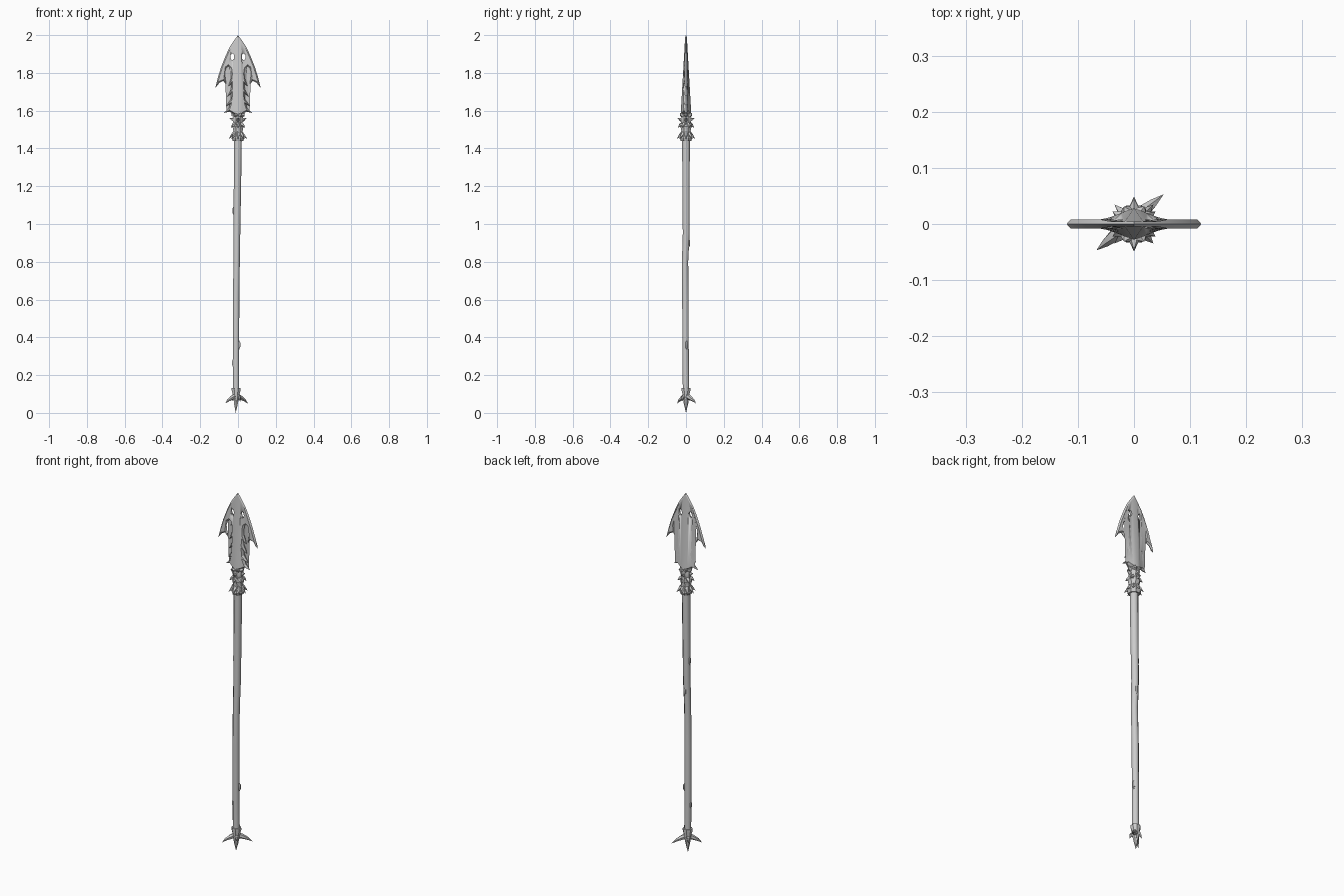
import bpy, bmesh, math
from mathutils import Vector

if "Cube" in bpy.data.objects:
    bpy.data.objects.remove(bpy.data.objects["Cube"])


def finish(bm, name, angle=30):
    bmesh.ops.recalc_face_normals(bm, faces=bm.faces[:])
    me = bpy.data.meshes.new(name)
    bm.to_mesh(me)
    bm.free()
    ob = bpy.data.objects.new(name, me)
    bpy.context.collection.objects.link(ob)
    bpy.ops.object.select_all(action='DESELECT')
    ob.select_set(True)
    bpy.context.view_layer.objects.active = ob
    bpy.ops.object.shade_smooth_by_angle(angle=math.radians(angle))
    return ob


def tube(bm, pts, radii, sides):
    """Loft along a path; a zero radius closes to a point."""
    pts = [Vector(p) for p in pts]
    rings = []
    for i, (p, r) in enumerate(zip(pts, radii)):
        d = (pts[min(i + 1, len(pts) - 1)] - pts[max(i - 1, 0)]).normalized()
        u = d.cross(Vector((0, 1, 0)) if abs(d.y) < 0.9 else Vector((1, 0, 0))).normalized()
        v = d.cross(u)
        if r == 0:
            rings.append([bm.verts.new(p)] * sides)
            continue
        rings.append([bm.verts.new(p + r * (u * math.cos(a) + v * math.sin(a)))
                      for a in (math.tau * (k + 0.5) / sides for k in range(sides))])
    for a, b in zip(rings, rings[1:]):
        for k in range(sides):
            n = (k + 1) % sides
            bm.faces.new(list(dict.fromkeys((a[k], a[n], b[n], b[k]))))
    for end in (rings[0], rings[-1]):
        if end[0] is not end[1]:
            bm.faces.new(end)


# Barbed blade: half outline (x, z) from tip, round the barb, down the teeth to the base
outline = [(0, 2.0), (.022, 1.97), (.045, 1.935), (.066, 1.89), (.09, 1.83), (.107, 1.775),
           (.12, 1.72), (.098, 1.748), (.078, 1.757), (.062, 1.738), (.067, 1.775),
           (.07, 1.80), (.063, 1.825), (.051, 1.835), (.041, 1.825), (.037, 1.80),
           (.038, 1.77), (.052, 1.727), (.035, 1.742), (.036, 1.715), (.055, 1.675),
           (.036, 1.69), (.038, 1.66), (.063, 1.625), (.043, 1.633), (.05, 1.612),
           (.075, 1.587), (.045, 1.595), (.025, 1.583), (0, 1.575)]


def inset(i, e=.007):
    p = Vector(outline[i])
    if i == 0:
        return Vector((0, p.y - e * 1.5))
    if i == len(outline) - 1:
        return Vector((0, p.y + e))
    a = (p - Vector(outline[i - 1])).normalized()
    b = (Vector(outline[i + 1]) - p).normalized()
    n = Vector((-a.y - b.y, a.x + b.x)).normalized() * -1
    c = max(abs(n.dot(Vector((a.y, -a.x)))), .45)
    return p + n * e / c


def thickness(x, z):
    spine = .004 + .024 * min(1, (2 - z) / .4)
    return max(.008 if z < 1.93 else .004, spine * (1 - x / .075))


bm = bmesh.new()
rim = [bm.verts.new((x, 0, z)) for x, z in outline]
for side in (-1, 1):
    inner = []
    for i in range(len(outline)):
        q = inset(i)
        inner.append(bm.verts.new((max(q.x, 0), side * thickness(q.x, q.y), q.y)))
    for i in range(len(rim) - 1):
        bm.faces.new((rim[i], rim[i + 1], inner[i + 1], inner[i]))
    f = bm.faces.new(inner)
    bmesh.ops.triangulate(bm, faces=[f])
# mirror in the mesh
geom = bmesh.ops.duplicate(bm, geom=bm.verts[:] + bm.edges[:] + bm.faces[:])['geom']
for v in geom:
    if isinstance(v, bmesh.types.BMVert):
        v.co.x *= -1
bmesh.ops.remove_doubles(bm, verts=bm.verts[:], dist=1e-5)
blade = finish(bm, "blade", 25)

# Eye-shaped holes in the blade
bm = bmesh.new()
for s in (-1, 1):
    loop = [(s * .03 + .01 * math.cos(a), .018 * math.sin(a) + 1.885)
            for a in (math.tau * k / 10 for k in range(10))]
    lo, hi = [[bm.verts.new((x, y, z)) for x, z in loop] for y in (-.1, .1)]
    bm.faces.new(lo)
    bm.faces.new(hi)
    for k in range(10):
        bm.faces.new((lo[k - 1], lo[k], hi[k], hi[k - 1]))
cutter = finish(bm, "hole_cutter")
cutter.hide_render = True
cutter.hide_set(True)
mod = blade.modifiers.new("holes", 'BOOLEAN')
mod.operation = 'DIFFERENCE'
mod.solver = 'EXACT'
mod.object = cutter

# Slightly crooked shaft
bm = bmesh.new()
tube(bm, [(-.01, 0, .09), (-.011, -.002, .3), (-.01, -.003, .6), (-.007, -.005, .8),
          (-.006, .001, .95), (-.003, 0, 1.2), (0, 0, 1.47)],
     [.018, .018, .0185, .018, .0195, .021, .022], 8)
finish(bm, "shaft", 50)

# Small knots on the shaft
bm = bmesh.new()
for x, y, z in [(-.022, 0, 1.07), (-.024, -.003, .265), (.005, .004, .36), (-.004, .014, .9)]:
    tube(bm, [(x, y, z - .03), (x, y, z - .01), (x, y, z + .012), (x, y, z + .025)],
         [0, .008, .008, 0], 6)
finish(bm, "shaft_knots")

# Socket between shaft and blade
bm = bmesh.new()
tube(bm, [(0, 0, z) for z in (1.44, 1.455, 1.49, 1.515, 1.53, 1.555, 1.575, 1.61)],
     [.03, .036, .026, .032, .025, .03, .023, .016], 8)
finish(bm, "socket")

# Rings of thorns round the socket
bm = bmesh.new()
for z, reach, n, turn, drop in [(1.48, .049, 8, 0, .03), (1.53, .044, 6, .5, .02),
                                (1.55, .046, 4, 0, -.012), (1.575, .036, 6, 0, -.012)]:
    for k in range(n):
        a = math.tau * (k + turn) / n
        c, s = math.cos(a), math.sin(a)
        tube(bm, [(.015 * c, .015 * s, z), (.03 * c, .03 * s, z - drop * .35),
                  (reach * c, reach * s, z - drop)], [.015, .009, 0], 5)
finish(bm, "socket_thorns")

# Butt collar
bm = bmesh.new()
tube(bm, [(-.01, 0, z) for z in (.133, .122, .1, .085, .06)],
     [.025, .026, .02, .022, .012], 8)
finish(bm, "butt_collar")

# Two curved side claws and the end spike
bm = bmesh.new()
for ex, ey in ((.053, .053), (-.067, -.047)):
    dx, dy = ex + .01, ey
    tube(bm, [(-.01 + dx * t, dy * t, z) for t, z in
              ((.05, .088), (.35, .082), (.7, .068), (1, .05))], [.016, .013, .008, 0], 6)
for dx, dy in ((.022, -.022), (-.022, .022)):
    tube(bm, [(-.01, 0, .095), (-.01 + dx * .7, dy * .7, .085), (-.01 + dx, dy, .06)],
         [.012, .009, 0], 5)
tube(bm, [(-.01, 0, .09), (-.011, 0, .05), (-.012, 0, 0)], [.017, .012, 0], 6)
finish(bm, "butt_claws")
